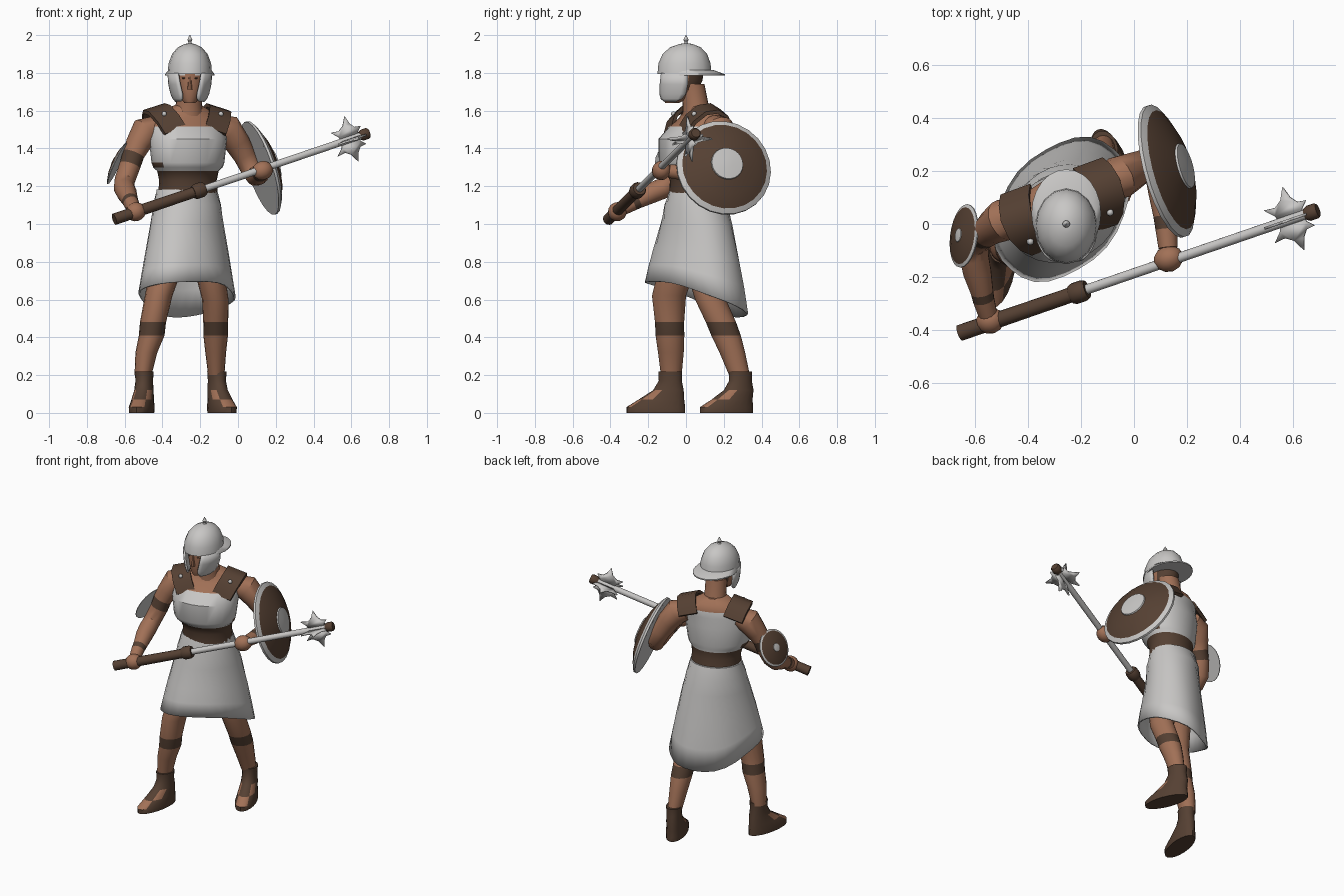
import bpy, bmesh, math
from mathutils import Vector, Matrix, Quaternion

if "Cube" in bpy.data.objects:
    bpy.data.objects.remove(bpy.data.objects["Cube"])

COLS = {"light_metal": (0.58, 0.57, 0.56), "brown_leather": (0.092, 0.052, 0.033),
        "skin": (0.36, 0.165, 0.095)}
MATS = {}
for k, c in COLS.items():
    MATS[k] = bpy.data.materials.new(k)
    MATS[k].diffuse_color = (*c, 1)
W, B, S = COLS.keys()
ORDER = [W, B, S]


def build(name, rings, seg, caps=(True, True), angle=40, solid=0):
    """Skin a list of equal rings; seg = material per band, or a rule(band, centre)."""
    bm = bmesh.new()
    vs = [[bm.verts.new(p) for p in r] for r in rings]
    n = len(rings[0])

    def pick(i, f):
        m = seg(i, f.calc_center_median()) if callable(seg) else (seg[i] if isinstance(seg, list) else seg)
        f.material_index = ORDER.index(m)
    for i in range(len(vs) - 1):
        for j in range(n):
            k = (j + 1) % n
            pick(i, bm.faces.new((vs[i][j], vs[i][k], vs[i + 1][k], vs[i + 1][j])))
    if caps[0]:
        pick(0, bm.faces.new(vs[0][::-1]))
    if caps[1]:
        pick(len(vs) - 2, bm.faces.new(vs[-1]))
    bmesh.ops.recalc_face_normals(bm, faces=bm.faces)
    return finish(name, bm, angle, solid)


def finish(name, bm, angle=40, solid=0):
    me = bpy.data.meshes.new(name)
    bm.to_mesh(me)
    bm.free()
    for m in ORDER:
        me.materials.append(MATS[m])
    for p in me.polygons:
        p.use_smooth = True
    me.set_sharp_from_angle(angle=math.radians(angle))
    ob = bpy.data.objects.new(name, me)
    bpy.context.collection.objects.link(ob)
    if solid:
        mod = ob.modifiers.new("thickness", 'SOLIDIFY')
        mod.thickness = solid
        mod.offset = 0
    return ob


def slices(rows, rot=0, n=20):
    """Horizontal ellipse rings from rows of (x, y, z, rx, ry)."""
    q = Matrix.Rotation(math.radians(rot), 3, 'Z')
    return [[Vector((x, y, z)) + q @ Vector((rx * math.sin(a), -ry * math.cos(a), 0))
             for a in (2 * math.pi * j / n for j in range(n))] for x, y, z, rx, ry in rows]


def tube(name, pts, radii, seg, n=14, angle=40):
    """Round tube through points with a radius at each."""
    pts = [Vector(p) for p in pts]
    rings, prev, u = [], None, None
    for i, p in enumerate(pts):
        t = (pts[min(i + 1, len(pts) - 1)] - pts[max(i - 1, 0)]).normalized()
        u = t.orthogonal().normalized() if prev is None else prev.rotation_difference(t) @ u
        prev, v = t, t.cross(u)
        rings.append([p + radii[i] * (u * math.cos(a) + v * math.sin(a))
                      for a in (2 * math.pi * j / n for j in range(n))])
    return build(name, rings, seg, angle=angle)


def ball(name, c, size, mat, rot=None):
    bm = bmesh.new()
    m = Matrix.Translation(c) @ (rot or Matrix()) @ Matrix.Diagonal((*size, 1))
    bmesh.ops.create_uvsphere(bm, u_segments=12, v_segments=8, radius=1, matrix=m)
    for f in bm.faces:
        f.material_index = ORDER.index(mat)
    return finish(name, bm, 50)


# Torso: belt, chest armour (higher at the back), bare shoulders, turned toward the left
TW = 20
turn = Matrix.Translation((-.27, .07, 0)) @ Matrix.Rotation(math.radians(TW), 4, 'Z')


def torso_rule(i, c):
    p = turn.inverted() @ c
    if i == 3 and abs(p.x) > .17:
        return B
    return [B, B, W, W, W, W, W if p.y > .04 else S, S, S][i]


build("torso", slices([
    (-.265, .05, 1.165, .160, .135), (-.265, .045, 1.23, .155, .128), (-.265, .035, 1.28, .166, .138),
    (-.265, .025, 1.30, .188, .152), (-.265, .02, 1.325, .197, .160), (-.265, .025, 1.45, .212, .165),
    (-.268, .05, 1.515, .200, .130), (-.27, .078, 1.56, .185, .105), (-.27, .08, 1.60, .130, .085),
    (-.265, .065, 1.63, .070, .070)], TW, 24), torso_rule)
build("neck", slices([(-.265, .06, 1.56, .085, .08), (-.26, .05, 1.64, .068, .068),
                      (-.255, .03, 1.74, .068, .068)]), S)

# Skirt: stretched from the forward right leg to the rear left leg, long at the back
skirt, cx, cy = [], -.27, .055
for z, rot, rx, ry in ((1.18, 20, .16, .135), (1.1, 32, .182, .157), (1.0, 42, .208, .163),
                       (.85, 48, .25, .185), (.75, 50, .275, .2), (.65, 50, .298, .212)):
    ring = slices([(cx, cy, z, rx, ry)], rot, 28)[0]
    t = max(0, (1.0 - z) / .35)
    for j, p in enumerate(ring):
        d = Vector((p.x - cx, p.y - cy)).normalized()
        back = max(0, .5 + .5 * d.dot(Vector((-.25, .97))))
        p.z -= t * (back ** 1.4 * .19 - .045)
        fold = 1 + .015 * t * math.cos(12 * math.pi * j / 28)
        p.x, p.y = cx + (p.x - cx) * fold, cy + (p.y - cy) * fold
    skirt.append(ring)
build("skirt", skirt, W, (True, False), 50, .01)

# Shoulder straps and rivets, in the turned torso frame
STRAP = [(.112, -.13, 1.49), (.145, -.1, 1.555), (.172, -.045, 1.603), (.178, .02, 1.612),
         (.165, .075, 1.582), (.145, .11, 1.525)]
for s, side in ((-1, "right"), (1, "left")):
    rings = []
    for x, y, z in STRAP:
        out = Vector((0, y * 1.2, .1)).normalized() * .010
        e = Vector((.06, 0, -.018))
        c = Vector((x, y, z))
        quad = [c - e - out, c + e - out, c + e + out, c - e + out]
        rings.append([turn @ Vector((s * p.x, p.y, p.z)) for p in quad])
    build(side + "_shoulder_strap", rings, B)
    ball(side + "_strap_rivet", turn @ Vector((s * .16, -.087, 1.583)), (.013, .013, .013), W)

# Head with hair at the back, nose, eyes
HX = -.255
build("head", slices([(HX, -.075, 1.64, .028, .035), (HX, -.05, 1.665, .05, .07), (HX, -.03, 1.71, .07, .095),
                      (HX, -.02, 1.76, .083, .107), (HX, -.015, 1.82, .088, .112)]),
      lambda i, c: B if c.y > .02 and c.z > 1.67 else S)
build("nose", slices([(HX, -.123, 1.712, .013, .018), (HX, -.122, 1.727, .012, .016),
                      (HX, -.12, 1.78, .007, .01)], 0, 8), S)
for s, side in ((-1, "right"), (1, "left")):
    ball(side + "_eye", (HX + s * .032, -.118, 1.772), (.011, .005, .004), B)

# Helmet: dome, rear brim, spike, cheek guards
build("helmet_dome", slices([(HX, -.008, 1.795, .117, .143), (HX, -.008, 1.85, .113, .138),
                             (HX, -.006, 1.90, .094, .118), (HX, -.003, 1.935, .064, .082),
                             (HX, 0, 1.953, .028, .035), (HX, 0, 1.956, .010, .012)], 0, 16), W)
build("helmet_brim", slices([(HX, .04, 1.785, .131, .166), (HX, .04, 1.793, .131, .166),
                             (HX, .01, 1.815, .114, .135)], 0, 24), W)
build("helmet_spike", slices([(HX, 0, 1.95, .014, .014), (HX, 0, 1.963, .008, .008), (HX, 0, 1.975, .014, .014),
                              (HX, 0, 1.985, .009, .009), (HX, 0, 2.0, .002, .002)], 0, 10), W)
for s, side in ((-1, "right"), (1, "left")):
    bm = bmesh.new()
    grid = []
    for z, a0, a1, kx, ky in ((1.80, 34, 98, 1, 1), (1.74, 29, 98, .96, 1), (1.69, 25, 94, .86, .98),
                              (1.665, 27, 86, .76, .94), (1.65, 36, 70, .68, .9)):
        angs = [math.radians(a0 + (a1 - a0) * j / 6) for j in range(7)]
        grid.append([bm.verts.new((HX + s * .113 * kx * math.sin(a), -.01 - .143 * ky * math.cos(a), z))
                     for a in angs])
    for r0, r1 in zip(grid, grid[1:]):
        for j in range(6):
            bm.faces.new((r0[j], r0[j + 1], r1[j + 1], r1[j]))
    bmesh.ops.recalc_face_normals(bm, faces=bm.faces)
    finish(side + "_cheek_guard", bm, 50, .012)

# Legs with knee straps, boots with open toes
LEGS = {"right": ([(-.34, .03, .95, .085, .095), (-.385, -.05, .75, .085, .098), (-.42, -.09, .62, .073, .09),
                   (-.45, -.087, .48, .069, .077), (-.457, -.085, .41, .068, .076), (-.485, -.08, .32, .058, .068),
                   (-.503, -.078, .2, .045, .055)], (-.51, -.16), -10, .158),
        "left": ([(-.19, .08, .95, .085, .095), (-.15, .1, .75, .08, .098), (-.12, .13, .6, .07, .082),
                  (-.118, .185, .48, .066, .080), (-.118, .212, .41, .065, .078), (-.118, .245, .32, .055, .068),
                  (-.115, .283, .2, .043, .055)], (-.085, .215), 20, .15)}
for side, (rows, (fx, fy), rot, ry) in LEGS.items():
    build(side + "_leg", slices(rows, 0, 16), [S, S, S, B, S, S])
    q = Matrix.Rotation(math.radians(rot), 3, 'Z')
    boot = []
    for z, shift, rx, l in ((0, 0, .062, ry), (.03, 0, .064, ry), (.07, .03, .057, ry - .035),
                            (.12, .068, .05, .082), (.17, .078, .046, .062), (.22, .078, .05, .064)):
        o = q @ Vector((0, shift, 0))
        boot.append((fx + o.x, fy + o.y, z, rx, l))

    def toes(i, c, q=q, fx=fx, fy=fy):
        p = q.inverted() @ Vector((c.x - fx, c.y - fy, 0))
        open_toe = i == 1 and p.y < -.09
        open_side = i == 2 and -.03 < p.y < .02
        return S if open_toe or open_side else B
    build(side + "_boot", slices(boot, rot, 20), toes)

# Arms with bands, fists
tube("right_arm", [(-.43, .04, 1.515), (-.49, .015, 1.49), (-.53, -.01, 1.42), (-.553, -.03, 1.37),
                   (-.572, -.04, 1.31), (-.6, -.07, 1.23), (-.602, -.12, 1.19), (-.59, -.18, 1.165),
                   (-.572, -.255, 1.125), (-.566, -.285, 1.11), (-.55, -.34, 1.08)],
     [.06, .080, .066, .058, .056, .054, .056, .054, .043, .041, .036], [S, S, S, B, S, S, S, S, B, S])
tube("left_arm", [(-.11, .15, 1.515), (-.055, .175, 1.50), (-.005, .2, 1.43), (.035, .22, 1.36),
                  (.07, .225, 1.29), (.095, .19, 1.255), (.108, .12, 1.26), (.118, .03, 1.268),
                  (.122, -.02, 1.272), (.128, -.09, 1.28)],
     [.065, .082, .070, .060, .056, .055, .054, .045, .041, .036], [S] * 7 + [B, S])

# Polearm mace: grip, collar, shaft, end knob, four blades
P0, P1 = Vector((-.655, -.41, 1.025)), Vector((.692, .052, 1.482))
axis = (P1 - P0).normalized()


def at(t):
    return P0.lerp(P1, t)


tube("mace_grip", [at(0), at(.33)], [.031, .029], B)
tube("mace_collar", [at(.31), at(.32), at(.345), at(.355)], [.034, .041, .041, .034], B)
tube("mace_shaft", [at(.33), at(.98)], [.019, .019], W)
tube("mace_knob", [at(.965), at(.975), at(.995), at(1)], [.022, .03, .03, .024], B)
side_v = axis.cross(Vector((0, 0, 1))).normalized()
BLADE = [(-.045, 0), (-.055, .03), (-.09, .065), (-.045, .06), (-.015, .08), (.01, .125), (.025, .08),
         (.045, .055), (.08, .05), (.055, .025), (.05, 0)]
for i in range(4):
    out = Quaternion(axis, i * math.pi / 2) @ side_v
    bm = bmesh.new()
    bm.faces.new([bm.verts.new(at(.925) + axis * a + out * r) for a, r in BLADE])
    finish("mace_blade_%d" % (i + 1), bm, 30, .01)
frame = Matrix((axis, side_v, axis.cross(side_v))).transposed().to_4x4()
ball("right_hand", at(.083) + Vector((.002, .008, .002)), (.055, .05, .05), S, frame)
ball("left_hand", at(.583) + Vector((0, .01, -.008)), (.058, .05, .05), S, frame)


# Round shields: concave back, pale rim, leather face, pale boss
def shield(name, c, normal, r, depth, boss=.34):
    c, n = Vector(c), Vector(normal).normalized()
    prof = [(.45, .1), (.3, .6), (0, .95), (0, 1), (.14, 1), (.3, .9), (.62, .65), (.85, boss), (.93, boss - .01),
            (1, .1)]
    tube(name, [c + n * depth * h for h, _ in prof], [r * k for _, k in prof],
         [W, W, W, W, W, B, B, W, W], 24, 30)


shield("large_shield", (.115, .197, 1.295), (1, .28, .33), .258, .095)
shield("elbow_shield", (-.638, -.045, 1.32), (-.9, .12, .42), .12, .03, .22)

for m in bpy.data.materials:
    if m.users and not m.is_grease_pencil:
        m.use_nodes = True
        m.node_tree.nodes["Principled BSDF"].inputs["Base Color"].default_value = m.diffuse_color
